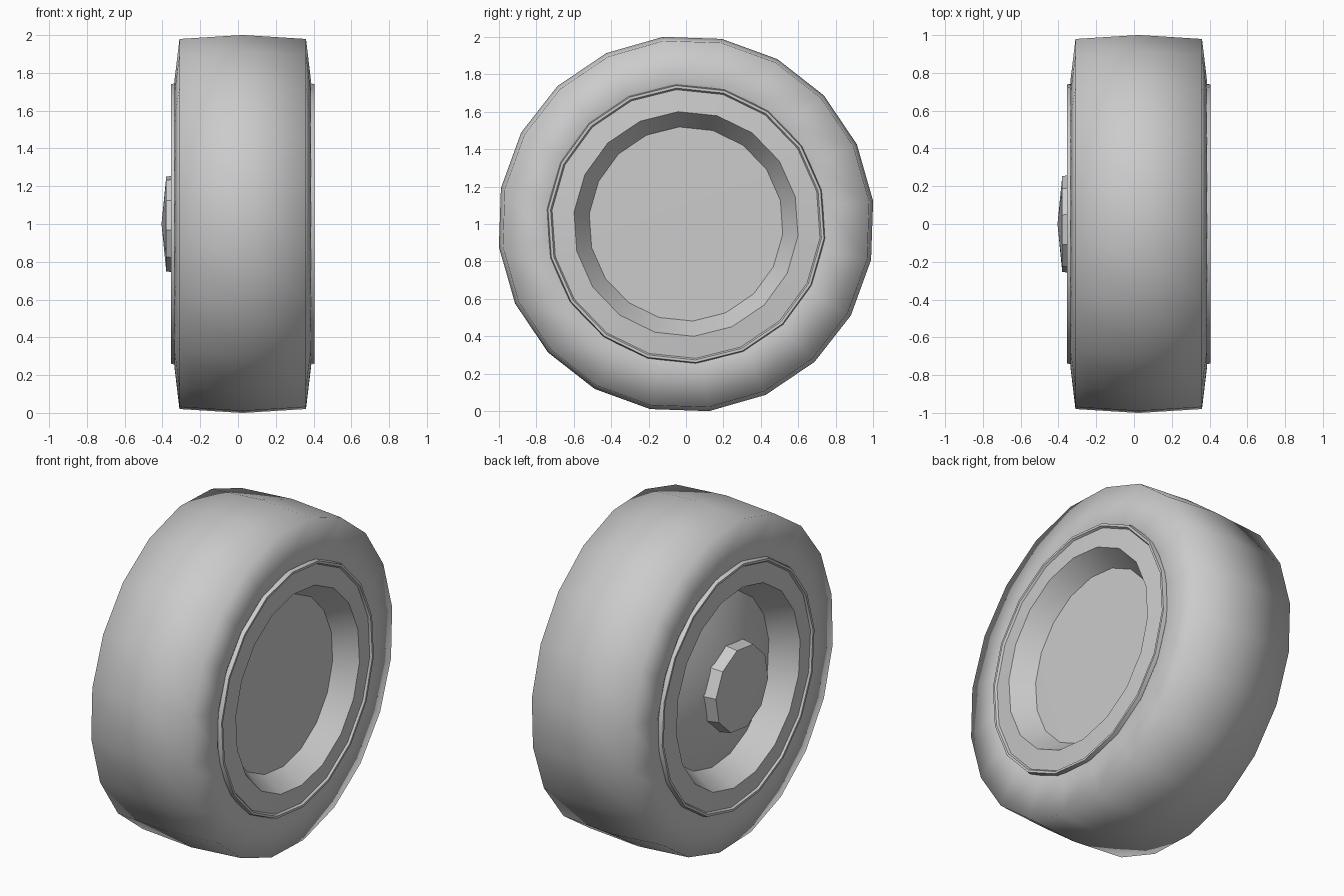
import bpy
import bmesh
from math import sin, cos, radians, tau

if "Cube" in bpy.data.objects:
    bpy.data.objects.remove(bpy.data.objects["Cube"], do_unlink=True)

grey = bpy.data.materials.new("mid_grey")
grey.use_nodes = True
grey.diffuse_color = (0.6, 0.6, 0.6, 1)
grey.node_tree.nodes["Principled BSDF"].inputs["Base Color"].default_value = (0.6, 0.6, 0.6, 1)


def lathe(name, profile, sides, start, sharp_angle=None):
    """Spin (x, radius) points round the axle; radius 0 gives a pole."""
    bm = bmesh.new()
    rings = []
    for x, r in profile:
        if r == 0:
            rings.append([bm.verts.new((x, 0, 1))] * sides)
            continue
        ring = []
        for i in range(sides):
            a = radians(start) + tau * i / sides
            ring.append(bm.verts.new((x, r * cos(a), 1 + r * sin(a))))
        rings.append(ring)
    for a, b in zip(rings, rings[1:]):
        for i in range(sides):
            j = (i + 1) % sides
            corners = list(dict.fromkeys((a[i], a[j], b[j], b[i])))
            bm.faces.new(corners)
    bmesh.ops.recalc_face_normals(bm, faces=bm.faces)
    mesh = bpy.data.meshes.new(name)
    bm.to_mesh(mesh)
    bm.free()
    mesh.materials.append(grey)
    obj = bpy.data.objects.new(name, mesh)
    bpy.context.collection.objects.link(obj)
    bpy.ops.object.select_all(action='DESELECT')
    obj.select_set(True)
    bpy.context.view_layer.objects.active = obj
    if sharp_angle is None:
        bpy.ops.object.shade_smooth()
    else:
        bpy.ops.object.shade_smooth_by_angle(angle=radians(sharp_angle))


# Tyre: rounded tread and sidewalls, tucked under the rim lips
mid = 0.025
tyre = [(mid - side * x, r) for side, points in (
    (1, [(0.345, 0.72), (0.362, 0.76), (0.335, 0.987), (0, 1.008)]),
    (-1, [(0.335, 0.987), (0.362, 0.76), (0.345, 0.72)])) for x, r in points]
lathe("tyre", tyre, 20, 7)

# Rim: raised lip, flat ring and sloping well on each side
lip = [(0.345, 0.75), (0.38, 0.742), (0.38, 0.728), (0.368, 0.72),
       (0.38, 0.602)]
outer_side = [(mid + x, r) for x, r in reversed(lip)]
inner_side = [(mid - x, r) for x, r in lip]
rim = ([(0.285, 0), (0.28, 0.52)] + outer_side + inner_side
       + [(-0.2, 0.52), (-0.31, 0.26), (-0.31, 0)])
lathe("rim", rim, 18, 14, 30)

# Hub cap: faceted boss with a shallow pointed face
hub = [(-0.29, 0), (-0.29, 0.27), (-0.38, 0.255), (-0.405, 0)]
lathe("hub_cap", hub, 10, 7, 30)
